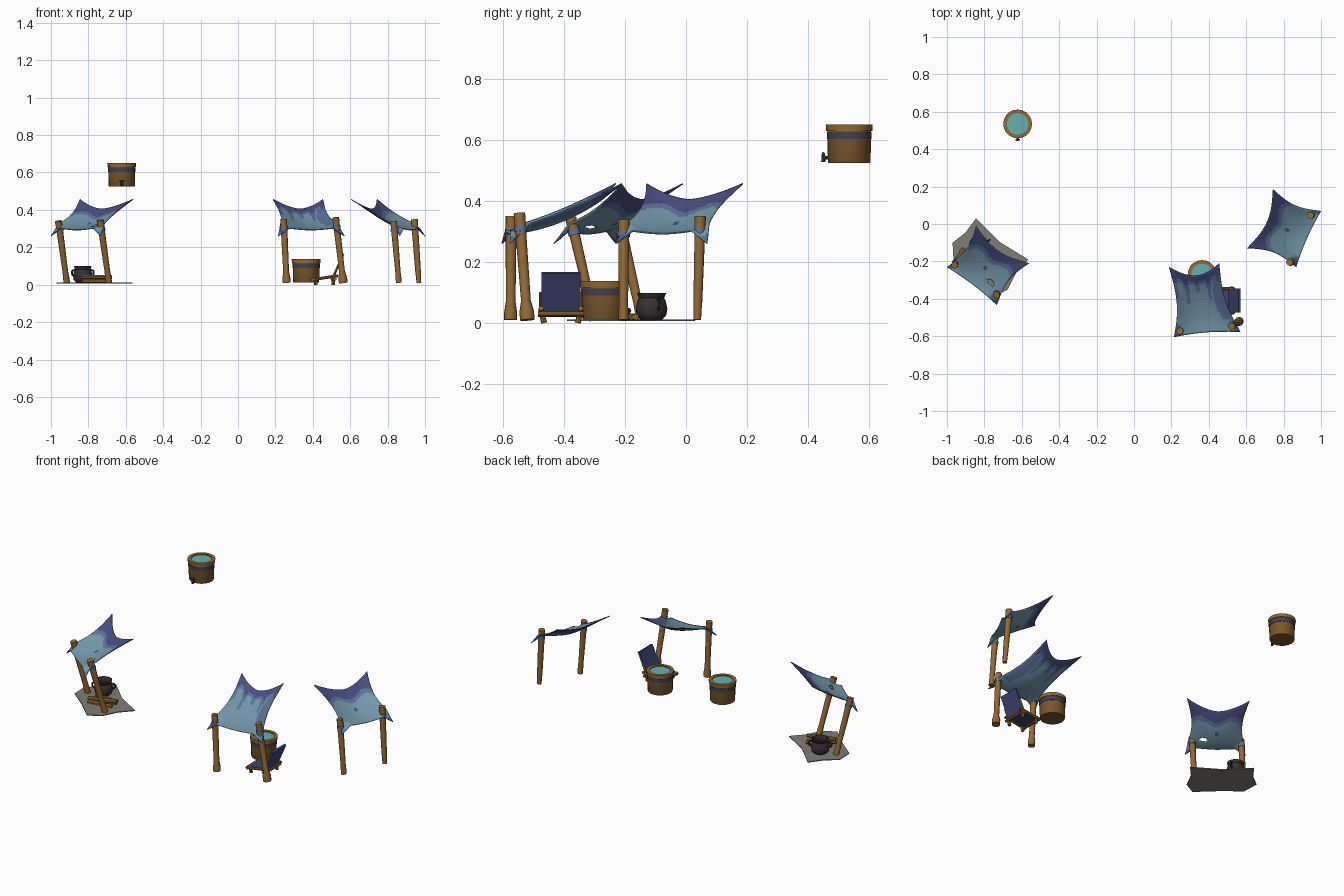
import bpy, bmesh, math
from mathutils import Vector, Matrix

if "Cube" in bpy.data.objects:
    bpy.data.objects.remove(bpy.data.objects["Cube"])


def mat(name, r, g, b):
    m = bpy.data.materials.new(name)
    lin = lambda c: ((c / 255 + 0.055) / 1.055) ** 2.4
    m.diffuse_color = (lin(r), lin(g), lin(b), 1)
    m.use_nodes = True
    m.node_tree.nodes["Principled BSDF"].inputs["Base Color"].default_value = m.diffuse_color
    return m


INDIGO = mat("indigo cloth", 72, 78, 128)
SLATE = mat("slate blue cloth", 92, 114, 156)
PALE = mat("pale blue cloth", 116, 152, 172)
WOOD = mat("post wood", 148, 106, 54)
STAVE = mat("stave wood", 122, 88, 45)
WATER = mat("teal water", 104, 176, 174)
IRON = mat("black iron", 56, 48, 52)
BAND = mat("dark band", 66, 64, 78)
MAT_GREY = mat("grey ground mat", 128, 125, 119)
NAVY = mat("navy seat cloth", 62, 68, 112)


def make(name, verts, faces, mats, smooth=False):
    me = bpy.data.meshes.new(name)
    me.from_pydata([tuple(v) for v in verts], [], faces)
    for m in mats:
        me.materials.append(m)
    bm = bmesh.new()
    bm.from_mesh(me)
    bmesh.ops.recalc_face_normals(bm, faces=bm.faces)
    bm.to_mesh(me)
    bm.free()
    ob = bpy.data.objects.new(name, me)
    bpy.context.collection.objects.link(ob)
    if smooth:
        bpy.context.view_layer.objects.active = ob
        ob.select_set(True)
        bpy.ops.object.shade_smooth_by_angle(angle=math.radians(40))
        ob.select_set(False)
    return ob


def tube(name, path, radii, m, n=10):
    """Capped round bar along a path with a radius at each point."""
    path = [Vector(p) for p in path]
    q = (path[-1] - path[0]).to_track_quat('Z', 'Y')
    vs = [p + q @ Vector((r * math.cos(2 * math.pi * i / n), r * math.sin(2 * math.pi * i / n), 0))
          for p, r in zip(path, radii) for i in range(n)]
    k = len(path)
    fs = [(j * n + i, j * n + (i + 1) % n, (j + 1) * n + (i + 1) % n, (j + 1) * n + i)
          for j in range(k - 1) for i in range(n)]
    fs += [tuple(range(n)), tuple(range((k - 1) * n, k * n))]
    return make(name, vs, fs, [m], True)


def lathe(name, c, prof, m, n=20, closed=False):
    """Ring of profile points (radius, height) spun about a vertical axis."""
    k = len(prof)
    vs = [(c[0] + r * math.cos(2 * math.pi * i / n), c[1] + r * math.sin(2 * math.pi * i / n), c[2] + z)
          for r, z in prof for i in range(n)]
    fs = [(j * n + i, j * n + (i + 1) % n, (j + 1) % k * n + (i + 1) % n, (j + 1) % k * n + i)
          for j in range(k if closed else k - 1) for i in range(n)]
    if not closed:
        fs += [tuple(range(n)), tuple(range((k - 1) * n, k * n))]
    return make(name, vs, fs, [m], True)


def box(name, c, size, m, ry=0):
    M = Matrix.Translation(c) @ Matrix.Rotation(ry, 4, 'Y')
    vs = [M @ Vector((x * size[0] / 2, y * size[1] / 2, z * size[2] / 2))
          for x in (-1, 1) for y in (-1, 1) for z in (-1, 1)]
    fs = [(0, 1, 3, 2), (4, 6, 7, 5), (0, 4, 5, 1), (2, 3, 7, 6), (0, 2, 6, 4), (1, 5, 7, 3)]
    return make(name, vs, fs, [m])


def canopy(name, low_a, low_b, high_a, high_b, style):
    """Sagging cloth: pinned at the two low corners, peaked at the two high ones."""
    N = 32
    la, lb, ha, hb = (Vector(p) for p in (low_a, low_b, high_a, high_b))
    vs = []
    for j in range(N + 1):
        for i in range(N + 1):
            u, v = i / N, j / N
            e = abs(2 * u - 1) ** 1.6
            uu = u + 0.09 * (1 - 2 * u) * math.sin(math.pi * v)
            vv = v - 0.15 * v * v * math.sin(math.pi * u) + 0.03 * (1 - v) * math.sin(math.pi * u)
            p = la.lerp(lb, uu).lerp(ha.lerp(hb, uu), vv)
            z = 0.31 + (0.147 * e + 0.095 * (1 - e)) * v ** (1.3 + 0.4 * (1 - e))
            z -= 0.018 * (1 - e) * (1 - v)
            z -= 0.05 * max(0, 1 - math.hypot(min(u, 1 - u), v) / 0.17)
            vs.append((p.x, p.y, z))
    fs, ids = [], []
    for j in range(N):
        for i in range(N):
            u, v = (i + .5) / N, (j + .5) / N
            if style == "torn" and math.hypot((u - .74) / 1.3, v - .26) < .055:
                continue          # torn hole
            if style == "drips":  # long dye runs
                run = max(0, math.sin(u * 27 + 1)) * (.25 + .12 * math.sin(u * 9))
                edge1, edge2 = .86 - .3 * run, .8 - 1.1 * run
                if u > .88 - .1 * math.sin(math.pi * v) and v > .2:
                    edge2 = 0
            else:
                wob = .05 * math.sin(u * 11 + 2) + .14 * abs(2 * u - 1) ** 3
                edge1, edge2 = .78 - wob, .68 - wob
            k = 0 if v > edge1 else 1 if v > edge2 else 2
            if style != "drips" and abs(u - .5) < .045 and abs(v - .45) < .05:
                k = 0             # stitched patch
            if math.hypot(min(u, 1 - u), v) < .09:
                k = 1             # tied corner
            a = j * (N + 1) + i
            fs.append((a, a + 1, a + N + 2, a + N + 1))
            ids.append(k)
    ob = make(name, vs, fs, [INDIGO, SLATE, PALE], True)
    ob.data.polygons.foreach_set("material_index", ids)
    mod = ob.modifiers.new("thickness", 'SOLIDIFY')
    mod.thickness = 0.004
    mod.offset = 0


# three cloth canopies
canopy("left_canopy", (-1.0, -.23), (-.733, -.433), (-.845, -.01), (-.56, -.21), "torn")
canopy("middle_canopy", (.214, -.604), (.57, -.577), (.187, -.23), (.455, -.21), "drips")
canopy("right_canopy", (.866, -.23), (1.0, .07), (.604, -.13), (.743, .187), "plain")

# leaning posts: foot, top, foot radius
posts = {
    "left_post_a": ((-.915, -.145, .01), (-.96, -.22, .34), .017),
    "left_post_b": ((-.69, -.30, .01), (-.737, -.378, .345), .017),
    "middle_post_a": ((.26, -.575, .01), (.244, -.573, .35), .021),
    "middle_post_b": ((.563, -.52, .01), (.522, -.546, .36), .024),
    "right_post_a": ((.86, -.205, .01), (.832, -.204, .338), .016),
    "right_post_b": ((.967, .037, .01), (.943, .047, .35), .013),
}
for name, (a, b, r) in posts.items():
    a, b = Vector(a), Vector(b)
    tube(name, [a, a.lerp(b, .08), a.lerp(b, .18), a.lerp(b, .9), b],
         [r, r, .015 if r < .02 else .016, .018, .019], WOOD)
    tube(name + "_tie", [a.lerp(b, .83), a.lerp(b, .88)], [.0205, .0205], SLATE)


# water tubs
def tub(name, c):
    lathe(name + "_body", c, [(.068, 0), (.07, .004), (.072, .118), (.06, .118)], STAVE)
    lathe(name + "_band", c, [(.0725, .078), (.0735, .078), (.0735, .101), (.0725, .101)], BAND)
    lathe(name + "_rim", c, [(.058, .105), (.076, .105), (.077, .125), (.058, .125)], WOOD, closed=True)
    lathe(name + "_water", c, [(.059, .112), (.059, .119)], WATER)


tub("back_tub", (-.622, .535, .525))
tub("front_tub", (.364, -.27, .012))

# tap on the raised tub
tube("tap_pipe", [(-.622, .47, .543), (-.622, .447, .541)], [.006, .006], BAND, 8)
tube("tap_spout", [(-.622, .45, .527), (-.622, .45, .556)], [.007, .005], BAND, 8)
tube("tap_handle", [(-.634, .45, .557), (-.61, .45, .557)], [.004, .004], INDIGO, 8)

# ground mat beneath the left canopy
outline = [(-.845, .03), (-.90, -.045), (-.97, -.10), (-.965, -.20), (-.86, -.285),
           (-.75, -.39), (-.675, -.35), (-.63, -.26), (-.565, -.19), (-.72, -.095)]
k = len(outline)
make("ground_mat", [(x, y, z) for z in (.007, .012) for x, y in outline],
     [tuple(range(k)), tuple(range(k, 2 * k))] +
     [(i, (i + 1) % k, k + (i + 1) % k, k + i) for i in range(k)], [MAT_GREY])

# cooking pot
lathe("pot", (-.83, -.113, .012),
      [(.035, 0), (.048, .012), (.052, .035), (.046, .062), (.041, .07), (.048, .086),
       (.042, .087), (.036, .072), (.036, .06)], IRON, 16)
for s in (-1, 1):
    d = Vector((.9, .43, 0)) * s
    c = Vector((-.83, -.113, 0))
    pts = [c + d * r + Vector((0, 0, z)) for r, z in ((.043, .08), (.063, .075), (.065, .055), (.048, .045))]
    for i in range(3):
        tube("pot_handle", [pts[i], pts[i + 1]], [.005, .005], IRON, 6)

# stacked firewood
for i, (y, z, turn) in enumerate([(-.185, .02, .02), (-.215, .02, .035), (-.245, .02, .01),
                                  (-.20, .04, -.01), (-.23, .04, .025)]):
    tube("firewood_%d" % i, [(-.835 + .01 * (i % 2), y - turn, z), (-.70 + .006 * i, y + turn, z)],
         [.011, .011], WOOD if i % 2 == 0 else STAVE, 7)

# low folding chair
box("chair_back", (.535, -.409, .1), (.012, .128, .142), NAVY, .41)
box("chair_seat", (.45, -.409, .036), (.125, .112, .009), NAVY, -.12)
for y in (-.345, -.475):
    tube("chair_rail", [(.39, y, .026), (.535, y, .048)], [.008, .008], WOOD, 8)
    tube("chair_back_rail", [(.50, y, .022), (.535, y, .1)], [.006, .006], WOOD, 8)
    for x in (.415, .51):
        tube("chair_leg", [(x, y + (.01 if y < -.4 else -.01), 0), (x, y, .04)], [.01, .008], WOOD, 8)
for x, z in ((.40, .027), (.52, .03)):
    tube("chair_crossbar", [(x, -.485, z), (x, -.335, z)], [.008, .008], WOOD, 8)
